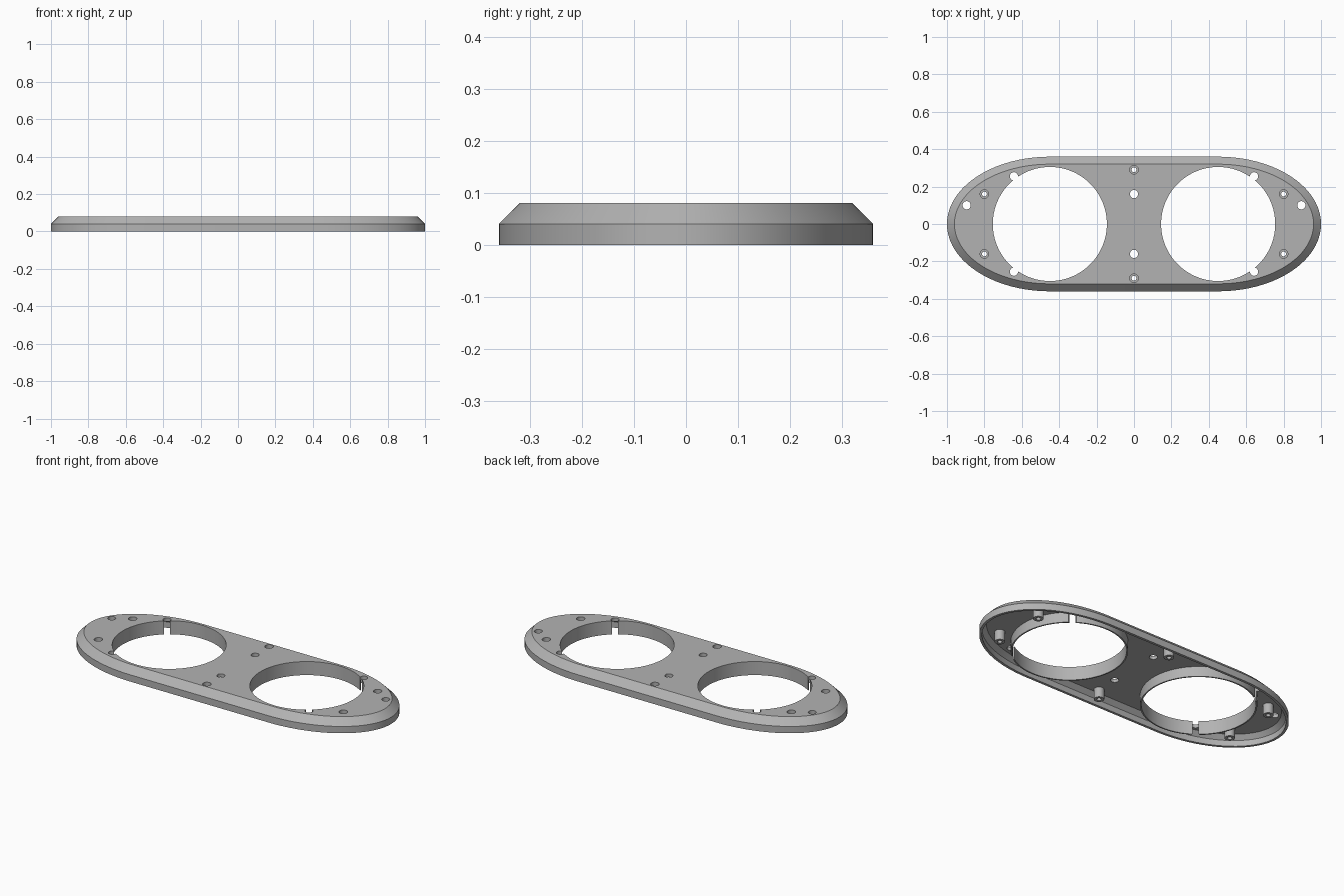
import bpy, bmesh, math
from mathutils import Matrix

cube = bpy.data.objects.get("Cube")
if cube:
    bpy.data.objects.remove(cube)

grey = bpy.data.materials.new("plain grey")
grey.use_nodes = True
COLOUR = (0.45, 0.45, 0.45, 1)
grey.diffuse_color = COLOUR
grey.node_tree.nodes["Principled BSDF"].inputs["Base Color"].default_value = COLOUR

CENTRE = 0.45      # x of each round opening
HEIGHT = 0.08
PLATE = 0.02       # thickness of the top plate
WALL = 0.015


def make_object(name, bm):
    bmesh.ops.recalc_face_normals(bm, faces=bm.faces)
    mesh = bpy.data.meshes.new(name)
    bm.to_mesh(mesh)
    bm.free()
    mesh.materials.append(grey)
    ob = bpy.data.objects.new(name, mesh)
    bpy.context.collection.objects.link(ob)
    return ob


def outline(bm, inset, z, steps=40):
    """Stadium with half-elliptical ends, shrunk by inset."""
    verts = []
    for side in (1, -1):
        for i in range(steps + 1):
            a = math.pi * (i / steps - 0.5)
            x = CENTRE + (1 - CENTRE - inset) * math.cos(a)
            y = (0.36 - inset) * math.sin(a)
            verts.append(bm.verts.new((side * x, side * y, z)))
    return verts


def cylinders(name, items):
    """One object of separate upright cylinders: (x, y, radius, bottom, top)."""
    bm = bmesh.new()
    for x, y, r, low, high in items:
        bmesh.ops.create_cone(bm, cap_ends=True, segments=96 if r > 0.1 else 32,
                              radius1=r, radius2=r, depth=high - low,
                              matrix=Matrix.Translation((x, y, (low + high) / 2)))
    ob = make_object(name, bm)
    ob.hide_render = True
    return ob


# Hollow cover with a chamfered rim, open underneath
bm = bmesh.new()
sections = [(0.04, HEIGHT), (0, 0.04), (0, 0), (WALL, 0),
            (WALL, 0.035), (0.04, HEIGHT - PLATE)]
loops = [outline(bm, inset, z) for inset, z in sections]
for a, b in zip(loops, loops[1:]):
    for i in range(len(a)):
        j = (i + 1) % len(a)
        bm.faces.new((a[i], a[j], b[j], b[i]))
bm.faces.new(loops[0])
bm.faces.new(loops[-1])
cover = make_object("cover_plate", bm)

# Positions of the repeated features
openings = [(s * CENTRE, 0) for s in (1, -1)]
screws = [(x, s * y) for x, y in ((0, 0.29), (0.8, 0.16), (-0.8, 0.16)) for s in (1, -1)]
notches = [(sx * 0.642, sy * 0.255) for sx in (1, -1) for sy in (1, -1)]
holes = [(0, 0.16), (0, -0.16), (0.895, 0.1), (-0.895, 0.1)]
inside = HEIGHT - PLATE / 2

# Collars and screw posts are added, then bored out
posts = cylinders("collars_and_posts",
                  [(x, y, 0.313, 0, inside) for x, y in openings]
                  + [(x, y, 0.028, 0, inside) for x, y in screws])
wide_cuts = cylinders("wide_cutter",
                      [(x, y, 0.305, -0.1, 0.2) for x, y in openings]
                      + [(x, y, 0.023, 0.035, 0.2) for x, y in screws])
narrow_cuts = cylinders("narrow_cutter",
                        [(x, y, 0.022, -0.1, 0.2) for x, y in notches + holes]
                        + [(x, y, 0.013, -0.1, 0.2) for x, y in screws])

bpy.ops.object.select_all(action="DESELECT")
bpy.context.view_layer.objects.active = cover
cover.select_set(True)
for tool, operation in ((posts, "UNION"), (wide_cuts, "DIFFERENCE"),
                        (narrow_cuts, "DIFFERENCE")):
    mod = cover.modifiers.new(tool.name, "BOOLEAN")
    mod.operation = operation
    mod.solver = "EXACT"
    mod.object = tool
    bpy.ops.object.modifier_apply(modifier=mod.name)
    bpy.data.objects.remove(tool)

bpy.ops.object.shade_smooth_by_angle(angle=math.radians(25))
